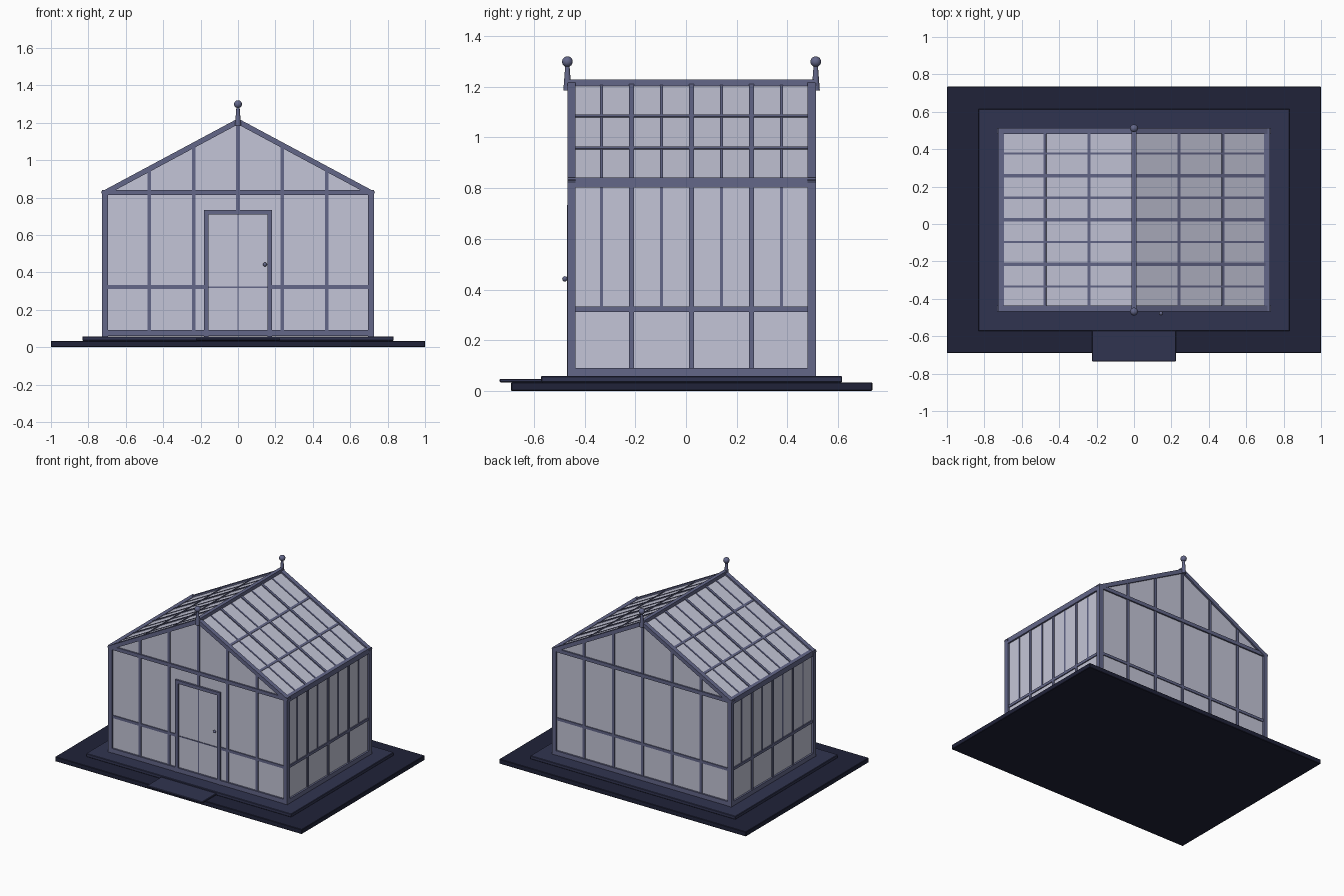
import bpy, bmesh, math
from mathutils import Vector, Matrix

if "Cube" in bpy.data.objects:
    bpy.data.objects.remove(bpy.data.objects["Cube"])

CY = 0.022                      # house centre in y
HX, HY = 0.711, 0.474           # wall centre lines (half sizes)
Z0, ZE, ZR = 0.06, 0.826, 1.207 # sill, eave, ridge
ZM = 0.322                      # mid rail
SL = (ZR - ZE) / HX


def mat(name, col):
    m = bpy.data.materials.new(name)
    m.diffuse_color = col
    m.use_nodes = True
    m.node_tree.nodes["Principled BSDF"].inputs["Base Color"].default_value = m.diffuse_color
    return m


FRAME = mat("slate_frame", (0.125, 0.135, 0.25, 1))
GROUND = mat("dark_ground", (0.014, 0.016, 0.04, 1))
STONE = mat("plinth_stone", (0.03, 0.034, 0.08, 1))
GLASS = mat("glass", (0.55, 0.56, 0.68, 0.4))


def finish(name, bm, m):
    bmesh.ops.recalc_face_normals(bm, faces=bm.faces)
    me = bpy.data.meshes.new(name)
    bm.to_mesh(me)
    bm.free()
    me.materials.append(m)
    ob = bpy.data.objects.new(name, me)
    bpy.context.collection.objects.link(ob)
    return ob


def bar(bm, p, q, w, d, normal):
    """Box bar from p to q, w wide in the wall plane, d deep along normal."""
    p, q = Vector(p), Vector(q)
    z = (q - p).normalized()
    y = Vector(normal).normalized()
    x = y.cross(z)
    rot = Matrix((x, y, z)).transposed().to_4x4()
    scale = Matrix.Diagonal((w, d, (q - p).length, 1))
    bmesh.ops.create_cube(bm, size=1, matrix=Matrix.Translation((p + q) / 2) @ rot @ scale)


def slab(name, x, y0, y1, z0, z1, m):
    bm = bmesh.new()
    bar(bm, (0, (y0 + y1) / 2, z0), (0, (y0 + y1) / 2, z1), 2 * x, y1 - y0, (0, 1, 0))
    ob = finish(name, bm, m)
    b = ob.modifiers.new("bevel", 'BEVEL')
    b.width, b.segments = 0.003, 1


def pane(name, pts, thick, normal):
    bm = bmesh.new()
    n = Vector(normal).normalized() * thick
    f = bm.faces.new([bm.verts.new(Vector(p) - n / 2) for p in pts])
    r = bmesh.ops.extrude_face_region(bm, geom=[f])
    bmesh.ops.translate(bm, vec=n, verts=[v for v in r["geom"] if isinstance(v, bmesh.types.BMVert)])
    finish(name, bm, GLASS)


def roof_z(x):
    return ZR - abs(x) * SL


# Base, plinth and door step
slab("ground_slab", 1.0, -0.69, 0.735, 0, 0.034, GROUND)
slab("plinth", 0.832, CY - 0.594, CY + 0.594, 0.034, 0.058, STONE)
slab("door_step", 0.225, -0.735, -0.565, 0.034, 0.047, STONE)

# Corner posts, sills, eave beams, ridge
bm = bmesh.new()
for sx in (-1, 1):
    x = sx * HX
    for sy in (-1, 1):
        y = CY + sy * HY
        bar(bm, (x, y, 0.058), (x, y, ZE + 0.014), 0.032, 0.032, (0, 1, 0))
    bar(bm, (x, CY - HY, 0.075), (x, CY + HY, 0.075), 0.032, 0.032, (1, 0, 0))
    bar(bm, (x, CY - HY - 0.014, 0.822), (x, CY + HY + 0.014, 0.822), 0.038, 0.030, (1, 0, 0))
for sy in (-1, 1):
    y = CY + sy * HY
    bar(bm, (-HX, y, 0.075), (HX, y, 0.075), 0.032, 0.032, (0, 1, 0))
    bar(bm, (-HX, y, 0.826), (HX, y, 0.826), 0.026, 0.028, (0, 1, 0))
bar(bm, (0, CY - 0.492, 1.214), (0, CY + 0.492, 1.214), 0.03, 0.026, (1, 0, 0))
finish("main_frame", bm, FRAME)

# Front and back glazing bars
for name, sy in (("front_glazing_bars", -1), ("back_glazing_bars", 1)):
    bm = bmesh.new()
    y = CY + sy * HY
    for i in range(-2, 3):
        x = i * HX / 3
        low = 0.72 if (i == 0 and sy < 0) else Z0
        bar(bm, (x, y, low), (x, y, roof_z(x)), 0.02, 0.02, (0, 1, 0))
    spans = [(-HX, -0.17), (0.17, HX)] if sy < 0 else [(-HX, HX)]
    for a, b in spans:
        bar(bm, (a, y, ZM), (b, y, ZM), 0.02, 0.02, (0, 1, 0))
    finish(name, bm, FRAME)

# Side glazing bars: alternate bars start at the mid rail
for name, sx in (("left_glazing_bars", -1), ("right_glazing_bars", 1)):
    bm = bmesh.new()
    x = sx * HX
    for i in range(-3, 4):
        y = CY + i * HY / 4
        w, low = (0.012, ZM) if i % 2 else (0.019, Z0)
        bar(bm, (x, y, low), (x, y, ZE), w, w, (1, 0, 0))
    bar(bm, (x, CY - HY, ZM), (x, CY + HY, ZM), 0.02, 0.02, (1, 0, 0))
    finish(name, bm, FRAME)

# Roof rafters and purlins
for name, sx in (("left_roof_bars", -1), ("right_roof_bars", 1)):
    bm = bmesh.new()
    n = (sx * SL, 0, 1)
    for i in range(-4, 5):
        y = CY + i * HY / 4
        w = 0.032 if abs(i) == 4 else (0.012 if i % 2 else 0.019)
        d = 0.028 if abs(i) == 4 else w
        ext = 0.726 if abs(i) == 4 else HX
        bar(bm, (sx * ext, y, roof_z(ext)), (0, y, ZR), w, d, n)
    for k in (1, 2):
        x = sx * k * HX / 3
        bar(bm, (x, CY - HY, roof_z(x)), (x, CY + HY, roof_z(x)), 0.016, 0.016, n)
    finish(name, bm, FRAME)

# Glass panes
for name, sy in (("front_glass", -1), ("back_glass", 1)):
    y = CY + sy * HY
    pane(name, [(-HX, y, Z0), (HX, y, Z0), (HX, y, ZE), (0, y, ZR), (-HX, y, ZE)], 0.006, (0, 1, 0))
for side, sx in (("left", -1), ("right", 1)):
    a, b, x = CY - HY, CY + HY, sx * HX
    pane(side + "_glass", [(x, a, Z0), (x, b, Z0), (x, b, ZE), (x, a, ZE)], 0.006, (1, 0, 0))
    pane(side + "_roof_glass", [(x, a, ZE), (x, b, ZE), (0, b, ZR), (0, a, ZR)], 0.006, (sx * SL, 0, 1))

# Door frame with thin glazing bars
bm = bmesh.new()
y = CY - HY
for sx in (-1, 1):
    bar(bm, (sx * 0.17, y, 0.058), (sx * 0.17, y, 0.733), 0.024, 0.034, (0, 1, 0))
bar(bm, (-0.17, y, 0.721), (0.17, y, 0.721), 0.024, 0.034, (0, 1, 0))
bar(bm, (0, y, 0.08), (0, y, 0.72), 0.007, 0.014, (0, 1, 0))
bar(bm, (-0.17, y, 0.32), (0.17, y, 0.32), 0.007, 0.014, (0, 1, 0))
finish("door_frame", bm, FRAME)

# Door knob
bm = bmesh.new()
bmesh.ops.create_uvsphere(bm, u_segments=16, v_segments=10, radius=0.0105,
                          matrix=Matrix.Translation((0.144, -0.478, 0.442)))
for f in bm.faces:
    f.smooth = True
finish("door_knob", bm, FRAME)

# Ridge finials: tapered stem and ball
for name, sy in (("front_finial", -1), ("back_finial", 1)):
    y = CY + sy * 0.490
    bm = bmesh.new()
    bmesh.ops.create_cone(bm, cap_ends=True, segments=16, radius1=0.016, radius2=0.008,
                          depth=0.104, matrix=Matrix.Translation((0, y, 1.238)))
    bmesh.ops.create_uvsphere(bm, u_segments=20, v_segments=12, radius=0.021,
                              matrix=Matrix.Translation((0, y, 1.299)))
    for f in bm.faces:
        f.smooth = len(f.verts) <= 4
    finish(name, bm, FRAME)
